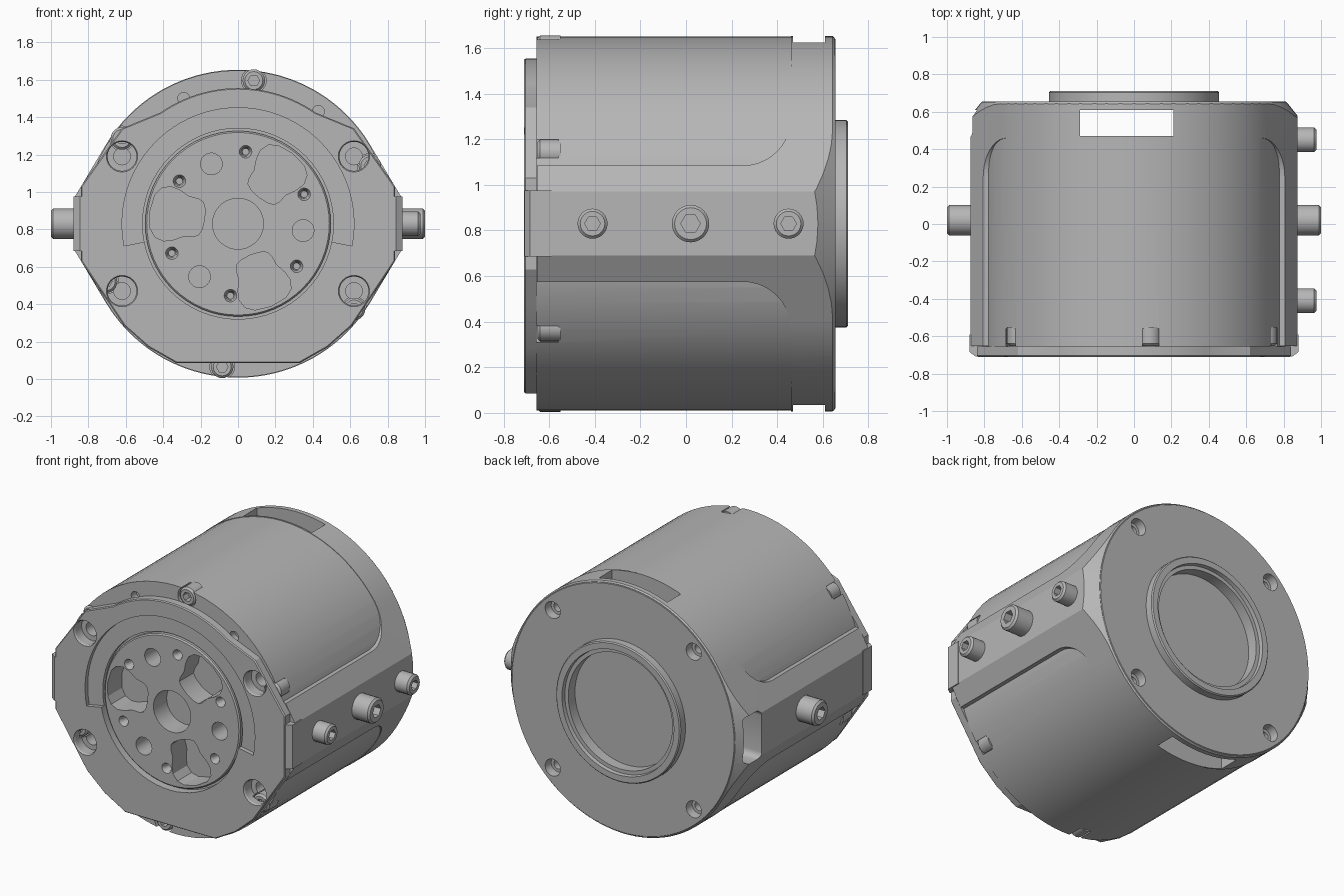
import bpy, bmesh, math
from math import cos, sin, radians

old = bpy.data.objects.get("Cube")
if old:
    bpy.data.objects.remove(old, do_unlink=True)

CZ = 0.83  # height of the main axis
metal = bpy.data.materials.new("grey metal")
metal.use_nodes = True
GREY = (0.47, 0.47, 0.47, 1)
metal.diffuse_color = GREY
metal.node_tree.nodes["Principled BSDF"].inputs["Base Color"].default_value = GREY


def make(name, bm):
    bmesh.ops.recalc_face_normals(bm, faces=bm.faces)
    mesh = bpy.data.meshes.new(name)
    bm.to_mesh(mesh)
    bm.free()
    mesh.materials.append(metal)
    obj = bpy.data.objects.new(name, mesh)
    bpy.context.scene.collection.objects.link(obj)
    return obj


def loft(name, rings, axis="y"):
    """Join equal-sized outlines [(offset, points)] along an axis, measured from the main axis."""
    place = {"y": lambda t, u, v: (u, t, v + CZ),
             "x": lambda t, u, v: (t, u, v + CZ),
             "z": lambda t, u, v: (u, v, t + CZ)}[axis]
    bm = bmesh.new()
    loops = [[bm.verts.new(place(t, *p)) for p in pts] for t, pts in rings]
    n = len(loops[0])
    for a, b in zip(loops, loops[1:]):
        for i in range(n):
            bm.faces.new((a[i], a[(i + 1) % n], b[(i + 1) % n], b[i]))
    bm.faces.new(loops[0])
    bm.faces.new(loops[-1])
    return make(name, bm)


def prism(name, pts, t0, t1, axis="y"):
    return loft(name, [(t0, pts), (t1, pts)], axis)


def circle(r, u=0, v=0, n=32):
    return [(u + r * cos(math.tau * i / n), v + r * sin(math.tau * i / n)) for i in range(n)]


def arc(r, a0, a1, n, u=0, v=0):
    return [(u + r * cos(radians(a0 + (a1 - a0) * i / n)),
             v + r * sin(radians(a0 + (a1 - a0) * i / n))) for i in range(n + 1)]


def lathe(name, profile, u=0, v=0, n=64, axis="y"):
    return loft(name, [(t, circle(r, u, v, n)) for t, r in profile], axis)


def polar(r, deg):
    return r * cos(radians(deg)), r * sin(radians(deg))


def combine(obj, tool, mode="DIFFERENCE"):
    mod = obj.modifiers.new("cut", "BOOLEAN")
    mod.operation, mod.solver, mod.object = mode, "EXACT", tool
    bpy.context.view_layer.objects.active = obj
    bpy.ops.object.modifier_apply(modifier=mod.name)
    bpy.data.objects.remove(tool, do_unlink=True)


def bore(obj, r, t0, t1, u=0, v=0, n=24):
    combine(obj, prism("cutter", circle(r, u, v, n), t0, t1))


def box(u0, u1, v0, v1):
    return [(u0, v0), (u1, v0), (u1, v1), (u0, v1)]


def cap_screw(name, r, base, tip, u, v, axis="y"):
    """Screw head with chamfered rim and hexagon socket."""
    d = 1 if tip > base else -1
    head = lathe(name, [(base, r), (tip - d * 0.012, r), (tip, r - 0.012)], u, v, 24, axis)
    combine(head, prism("cutter", circle(r * 0.52, u, v, 6), tip - d * 0.05, tip + d * 0.02, axis))
    return head


# Housing: round barrel merged with flat-sided shoulders
housing = lathe("housing", [(-0.655, 0.82), (0.645, 0.82), (0.655, 0.81)], n=72)
side = arc(0.823, -31.4, -31.4, 1)[:1] + [(0.875, -0.14), (0.875, 0.14)]
hull = side + arc(0.823, 31.4, 148.6, 36) + [(-0.875, 0.14), (-0.875, -0.14)] + arc(0.823, 211.4, 328, 36)
shoulders = prism("shoulders", hull, -0.653, 0.652)
upper = [(-0.7, 0.255)] + arc(0.21, -90, 0, 10, 0.25, 0.465) + [(0.46, 0.9), (0.7, 0.9)]
outline = upper + [(y, -z) for y, z in reversed(upper)]
combine(shoulders, prism("cutter", outline, -1.1, 1.1, "x"), "INTERSECT")
combine(shoulders, lathe("cutter", [(-0.8, 0.95), (0.5, 0.95), (0.565, 0.886), (0.653, 0.815), (0.7, 0.78)], n=72),
        "INTERSECT")
combine(housing, shoulders, "UNION")

# Rear collar with sunken floor
combine(housing, lathe("collar", [(0.6, 0.455), (0.703, 0.455), (0.71, 0.448)]), "UNION")
combine(housing, lathe("cutter", [(0.615, 0.38), (0.685, 0.38), (0.685, 0.405), (0.72, 0.41)]))

# Openings through the top and bottom, and a rounded slot in one side
combine(housing, prism("cutter", box(-0.29, 0.21, 0.47, 0.61), -1, 1, "z"))
slot = arc(0.04, 0, 90, 4, 0.57, 0.12) + arc(0.04, 90, 180, 4, 0.5, 0.12)
slot += [(y, -z) for y, z in reversed(slot)]
combine(housing, prism("cutter", slot, -1, -0.72, "x"))

# Rear bolt holes
for sx in (-1, 1):
    for sz in (-1, 1):
        combine(housing, lathe("cutter", [(0.54, 0.03), (0.6, 0.03), (0.6, 0.05), (0.7, 0.06)],
                               sx * 0.515, sz * 0.52, 24))

# Front bore and small pin holes in the rim
bore(housing, 0.495, -0.7, -0.5, n=64)
for u, v in ((-0.29, 0.67), (0.43, 0.6)):
    bore(housing, 0.032, -0.7, -0.6, u, v, 16)

# Rim screws in open notches
for k in range(6):
    u, v = polar(0.77, 83.7 + 60 * k)
    bore(housing, 0.066, -0.7, -0.56, u, v)
    cap_screw(f"rim_screw_{k + 1}", 0.06, -0.55, -0.652, u, v)

# Front plate: crowned top, flat foot, clipped corners
half = [(0.33, -0.745), (0.48, -0.66), (0.61, -0.545), (0.74, -0.35), (0.84, -0.2), (0.84, 0.2), (0.62, 0.51)]
half += arc(0.725, 55, 90, 12)
plate = half[:-1] + [(-x, z) for x, z in reversed(half)]
front_plate = loft("front_plate", [(-0.655, plate), (-0.703, plate),
                                   (-0.71, [(x * 0.992, z * 0.992) for x, z in plate])])
bore(front_plate, 0.51, -0.8, -0.6, n=64)
step = arc(0.62, -11, 191, 48) + arc(0.49, 191, -11, 48)
combine(front_plate, prism("cutter", step, -0.8, -0.682))
for sx in (-1, 1):
    for sz in (-1, 1):
        u, v = sx * 0.62, sz * 0.36
        combine(front_plate, lathe("cutter", [(-0.6, 0.078), (-0.7, 0.078), (-0.72, 0.09)], u, v, 24))
        bore(housing, 0.078, -0.7, -0.635, u, v)
        bore(housing, 0.045, -0.7, -0.53, u, v)

# Corner tabs that wrap the plate onto the flat sides
for s, name in ((1, "left_tab"), (-1, "right_tab")):
    tab = [(s * x, y) for x, y in ((0.8, -0.709), (0.845, -0.709), (0.879, -0.685), (0.879, -0.59), (0.8, -0.59))]
    prism(name, tab, -0.145, 0.145, "z")

# Output flange with rounded windows and bolt circles
flange = lathe("output_flange", [(-0.45, 0.496), (-0.68, 0.496), (-0.688, 0.488)])
window = [(0.475, 0), (0.47, 11), (0.45, 17), (0.41, 21), (0.36, 22), (0.3, 21),
          (0.25, 24), (0.22, 24), (0.195, 17), (0.18, 0)]
window += [(r, -a) for r, a in window[-2:0:-1]]
for k in range(3):
    turn = 52 + 120 * k
    combine(flange, prism("cutter", [polar(r, a + turn) for r, a in window], -0.8, -0.54))
    bore(flange, 0.058, -0.8, -0.56, *polar(0.35, 114 + 120 * k))
for k in range(6):
    u, v = polar(0.387, 84 + 60 * k)
    combine(flange, lathe("cutter", [(-0.62, 0.018), (-0.67, 0.024), (-0.7, 0.04)], u, v, 20))
bore(flange, 0.136, -0.8, -0.55, n=40)

# Side screws
cap_screw("left_front_screw", 0.066, 0.85, 0.975, -0.41, 0, "x")
cap_screw("left_middle_screw", 0.082, 0.85, 1.0, 0.02, 0, "x")
cap_screw("left_rear_screw", 0.066, 0.85, 0.975, 0.45, 0, "x")
cap_screw("right_middle_screw", 0.082, -0.85, -1.0, 0.02, 0, "x")

# Smooth round surfaces, crisp edges
for obj in bpy.context.scene.objects:
    if obj.type == "MESH" and metal.name in obj.data.materials:
        obj.data.shade_smooth()
        obj.data.set_sharp_from_angle(angle=radians(25))
